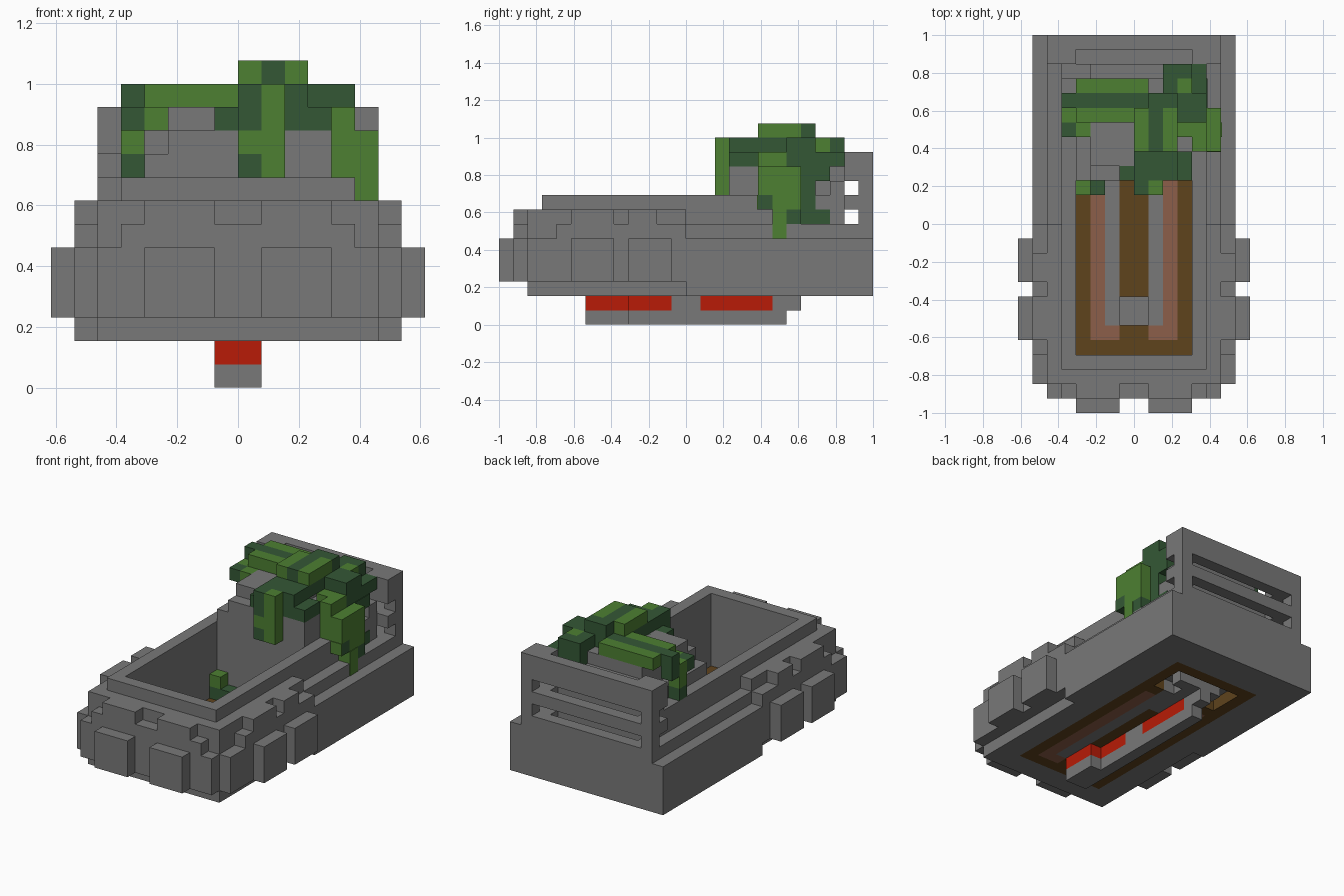
import bpy, bmesh

cube = bpy.data.objects.get("Cube")
if cube:
    bpy.data.objects.remove(cube)

U = 1 / 13  # one block


def material(name, r, g, b):
    m = bpy.data.materials.new(name)
    m.use_nodes = True
    m.diffuse_color = (r, g, b, 1)
    m.node_tree.nodes["Principled BSDF"].inputs["Base Color"].default_value = (r, g, b, 1)
    return m


GRAY = material("stone gray", .19, .19, .19)
RED = material("red", .48, .011, .002)
LEAF = material("leaf green", .075, .215, .032)
DARK = material("dark leaf green", .034, .097, .036)
BROWN = material("dark brown", .114, .056, .012)
PINK = material("clay", .265, .113, .067)


def part(name, mat, boxes, mirror=False):
    """Boxes are x, y and z ranges in blocks; mirror repeats them across x."""
    bm = bmesh.new()
    for x0, x1, y0, y1, z0, z1 in boxes:
        spans = [(x0, x1), (-x1, -x0)] if mirror else [(x0, x1)]
        for a, b in spans:
            vs = bmesh.ops.create_cube(bm, size=1)["verts"]
            for v in vs:
                v.co.x = (b if v.co.x > 0 else a) * U
                v.co.y = (y1 if v.co.y > 0 else y0) * U
                v.co.z = (z1 if v.co.z > 0 else z0) * U
    me = bpy.data.meshes.new(name)
    bm.to_mesh(me)
    bm.free()
    me.materials.append(mat)
    ob = bpy.data.objects.new(name, me)
    bpy.context.collection.objects.link(ob)


# Hull layers, narrow at the bottom front and stepping in toward the top
part("hull_sides", GRAY, [
    (4, 6, -11, 0, 2, 3),
    (4, 7, 0, 13, 2, 3),
    (4, 7, -11, 13, 3, 6),
    (4, 6, -11, 13, 6, 7),
    (6, 7, -9, 0, 6, 7),
    (4, 6, -11, 0, 7, 8),
    (6, 7, -8, -5, 7, 8),
    (6, 7, -4, -2, 7, 8),
    (4, 5, -10, 11, 7, 9),
], mirror=True)
part("hull_ends", GRAY, [
    (-4, 4, -11, -9, 2, 8),
    (-4, 4, -10, -9, 8, 9),
    (-6, 6, -12, -11, 3, 6),
    (-5, 5, -12, -11, 6, 7),
    (-4, 4, 10, 13, 2, 6),
])
part("bow_ledges", GRAY, [(1, 4, -12, -11, 7, 8)], mirror=True)
part("bumpers", GRAY, [
    (1, 4, -13, -12, 3, 6),
    (7, 8, -8, -5, 3, 6),
    (7, 8, -4, -1, 3, 6),
], mirror=True)

# Slotted rear wall with open side gaps
part("rear_wall", GRAY, [
    (-6, 6, 12, 13, z0, z1) for z0, z1 in ((6, 7), (8, 9), (10, 12))])
part("rear_posts", GRAY, [
    (5, 6, 12, 13, 7, 8), (5, 6, 12, 13, 9, 10),
    (4, 6, 11, 12, 8, 9), (4, 6, 11, 12, 10, 12),
], mirror=True)

# Stepped block inside the hull
part("cabin_block", GRAY, [
    (-4, 4, 3, 11, 3, 9),
    (-4, 4, 3, 10, 9, 10),
    (-5, 5, 10, 11, 9, 10),
    (-3, 4, 3, 11, 10, 11),
    (-3, 2, 4, 10, 11, 12),
])

# Inlaid floor, open underneath at the rear
part("floor_border", BROWN, [
    (-4, -3, -9, 10, 2, 3), (3, 4, -9, 10, 2, 3),
    (-3, 3, -9, -8, 2, 3), (-3, 3, 9, 10, 2, 3),
    (-3, -2, 5, 6, 2, 3), (2, 3, 5, 6, 2, 3),
    (-1, 1, -8, -7, 2, 3), (-1, 1, -5, 3, 2, 3)])
part("floor_track", PINK, [
    (2, 3, -8, 5, 2, 3), (1, 2, -8, -7, 2, 3)], mirror=True)
part("floor_channel", GRAY, [
    (-2, -1, -7, 6, 2, 3), (1, 2, -7, 6, 2, 3),
    (-1, 1, -7, -5, 2, 3.2), (-1, 1, 3, 8, 2, 3), (-2, 2, 7, 8, 2, 3)])

# Keel with red band, narrower behind the front section
part("keel", GRAY, [
    (-1, 1, -7, -4, 0, 1), (-1, 0, -4, 7, 0, 1),
    (-1, 0, -1, 1, 1, 2), (-1, 0, 6, 8, 1, 2)])
part("keel_band", RED, [
    (-1, 1, -7, -4, 1, 2), (-1, 0, -4, -1, 1, 2), (-1, 0, 1, 6, 1, 2)])

# Foliage crown and hanging vines
part("light_leaves", LEAF, [
    (0, 1, 5, 8, 13, 14), (2, 3, 5, 8, 13, 14),
    (-4, 1, 9, 10, 12, 13), (-4, 0, 7, 8, 12, 13),
    (-4, -3, 6, 7, 11, 12), (-5, -4, 7, 8, 10, 12),
    (1, 2, 2, 3, 9, 13), (0, 1, 2, 3, 10, 11),
    (3, 4, 9, 10, 12, 13), (3, 5, 6, 7, 11, 12),
    (4, 5, 5, 6, 9, 12), (5, 6, 6, 8, 8, 11),
    (5, 6.05, 6, 7, 6, 8), (5, 6, 5, 6, 9, 11),
    (5, 6, 4.95, 5, 8, 9),
    (-4, -3, 2, 3, 4, 5)])
part("dark_leaves", DARK, [
    (1, 2, 5, 9, 13, 14), (2, 3, 8, 9, 13, 14),
    (-5, 1, 8, 9, 12, 13), (-5, -4, 8, 9, 11, 12),
    (-5, -4, 6, 7, 11, 12), (-5, -4, 7, 8, 9, 10),
    (0, 3, 5, 8, 12, 13), (1, 3, 8, 9, 12, 13), (2, 4, 10, 11, 11, 13),
    (2, 3, 9, 10, 12, 13),
    (0, 3, 3, 5, 12, 13), (-1, 1, 3, 4, 11, 12),
    (-1, 0, 3, 5, 11, 12), (0, 1, 2, 3, 11, 13), (0, 1, 2, 3, 9, 10),
    (2, 4, 3, 5, 11, 12), (3, 5, 7, 9, 12, 13),
    (3, 5, 7, 11, 11, 12),
    (4, 5.05, 7, 9, 8, 11), (4, 5.05, 9, 10, 10, 11),
    (4, 5.05, 8, 10, 7, 8), (5, 6, 7, 8, 7, 8),
    (5, 6, 5, 6, 8, 9),
    (-4, -3, 2, 3, 3, 4), (-3, -2, 2, 3, 3, 4)])
